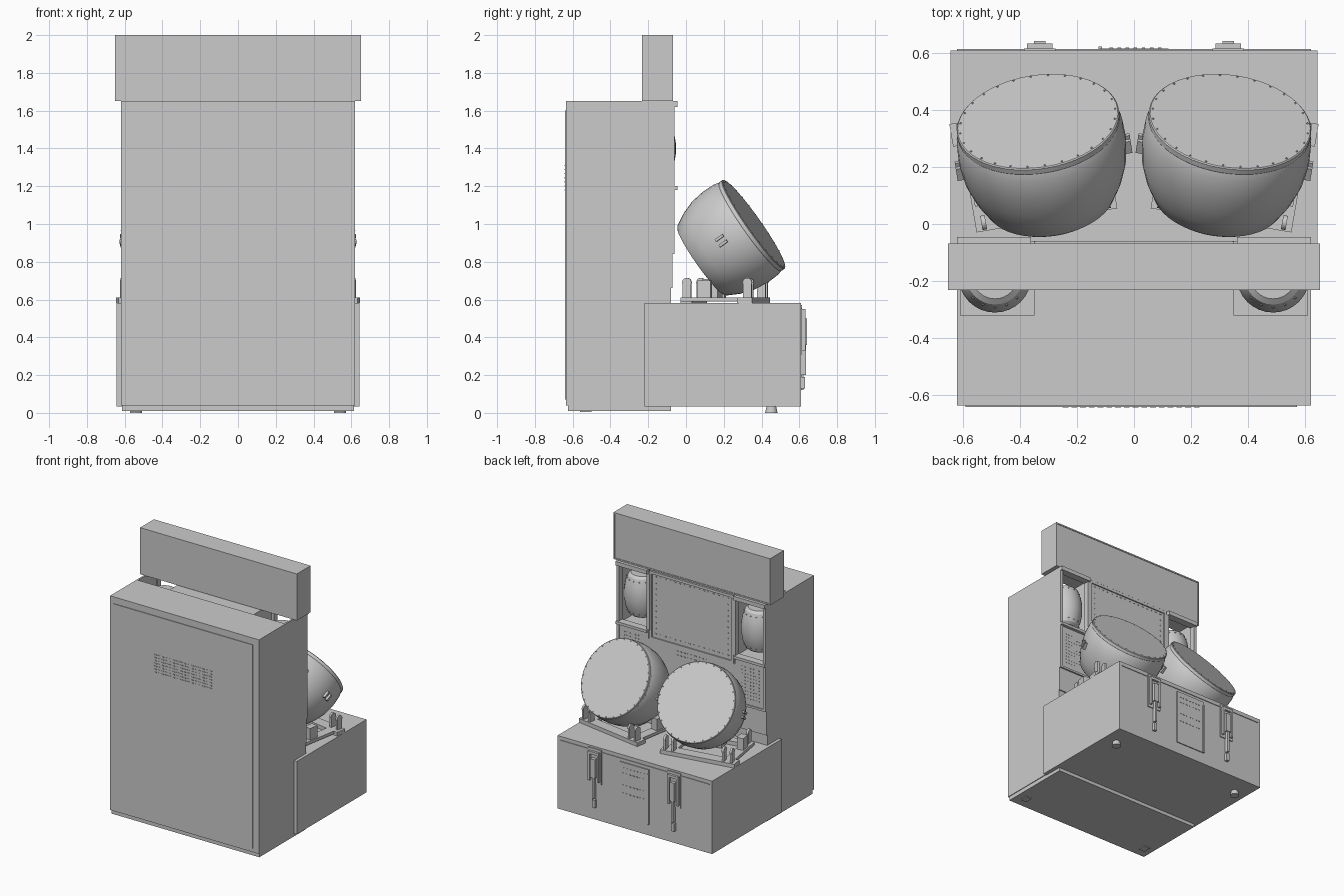
import bpy, bmesh, math
from mathutils import Matrix, Vector

cube = bpy.data.objects.get("Cube")
if cube:
    bpy.data.objects.remove(cube, do_unlink=True)

grey = bpy.data.materials.new("plain_grey")
grey.use_nodes = True
grey.diffuse_color = (0.6, 0.6, 0.6, 1)
grey.node_tree.nodes["Principled BSDF"].inputs["Base Color"].default_value = (0.6, 0.6, 0.6, 1)


def finish(name, bm, matrix=Matrix(), smooth=False):
    bmesh.ops.recalc_face_normals(bm, faces=bm.faces)
    mesh = bpy.data.meshes.new(name)
    bm.to_mesh(mesh)
    bm.free()
    mesh.materials.append(grey)
    obj = bpy.data.objects.new(name, mesh)
    bpy.context.collection.objects.link(obj)
    obj.matrix_world = matrix
    if smooth:
        bpy.ops.object.select_all(action="DESELECT")
        obj.select_set(True)
        bpy.context.view_layer.objects.active = obj
        bpy.ops.object.shade_smooth_by_angle(angle=math.radians(30))
    return obj


def add_box(bm, x, y, z):
    """Each argument is a (low, high) pair."""
    center = Vector([(a + b) / 2 for a, b in (x, y, z)])
    size = [abs(b - a) for a, b in (x, y, z)]
    bmesh.ops.create_cube(bm, size=1, matrix=Matrix.Translation(center) @ Matrix.Diagonal((*size, 1)))


def boxes(name, parts, matrix=Matrix()):
    bm = bmesh.new()
    for part in parts:
        add_box(bm, *part)
    return finish(name, bm, matrix)


def lathe(name, profile, matrix, segments=48):
    """Spin (radius, height) points around z and cap the ends."""
    bm = bmesh.new()
    rings = []
    for r, h in profile:
        rings.append([bm.verts.new((r * math.cos(i * math.tau / segments),
                                    r * math.sin(i * math.tau / segments), h))
                      for i in range(segments)])
    for low, high in zip(rings, rings[1:]):
        for i in range(segments):
            j = (i + 1) % segments
            bm.faces.new((low[i], low[j], high[j], high[i]))
    bm.faces.new(rings[0][::-1])
    bm.faces.new(rings[-1])
    return finish(name, bm, matrix, True)


def dots(name, xs, zs, y, size, depth=0.004):
    boxes(name, [((x - size, x + size), (y, y + depth), (z - 0.003, z + 0.003))
                 for x in xs for z in zs])


def steps(low, high, count):
    return [low + (high - low) * i / (count - 1) for i in range(count)]


def frame(x, y, z, w):
    (a, b), (c, d) = x, z
    return [((a, b), y, (d - w, d)), ((a, b), y, (c, c + w)),
            ((a, a + w), y, (c + w, d - w)), ((b - w, b), y, (c + w, d - w))]


# Tower with two open side alcoves, plinth and header
boxes("tower", [
    ((-0.62, 0.62), (-0.635, -0.08), (0.04, 1.18)),
    ((-0.62, 0.62), (-0.635, -0.32), (1.18, 1.65)),
    ((-0.35, 0.35), (-0.32, -0.08), (1.18, 1.645)),
    ((0.607, 0.62), (-0.32, -0.07), (1.18, 1.65)),
    ((-0.62, -0.607), (-0.32, -0.07), (1.18, 1.65))])
boxes("plinth", [((-0.615, 0.615), (-0.625, -0.08), (0.01, 0.04))])
boxes("header", [((-0.652, 0.652), (-0.232, -0.072), (1.65, 2.0))]
      + frame((-0.652, 0.652), (-0.074, -0.068), (1.65, 2.0), 0.01))

# Service panel and vent slots on the plain side
boxes("service_panel", [((-0.59, 0.57), (-0.64, -0.634), (0.07, 1.6))])
dots("vent_slots", steps(-0.24, 0.22, 16), steps(1.18, 1.31, 7), -0.643, 0.01)

# Base cabinet
boxes("base_cabinet", [((-0.643, 0.643), (-0.22, 0.608), (0.035, 0.583))])
boxes("base_lip", [((-0.62, 0.62), (0.607, 0.613), (0.55, 0.556))])
boxes("access_panel", [((-0.12, 0.12), (0.607, 0.615), (0.12, 0.53)),
                       ((-0.125, -0.112), (0.61, 0.622), (0.12, 0.5))])
dots("panel_slots", steps(-0.08, 0.09, 7), (0.3, 0.36, 0.45, 0.49), 0.614, 0.006)

# Screen with a raised frame and a rivet border
boxes("screen", [((-0.33, 0.33), (-0.08, -0.071), (1.15, 1.64))]
      + frame((-0.35, 0.35), (-0.08, -0.062), (1.13, 1.645), 0.02))
dots("screen_rivets", steps(-0.3, 0.3, 16), (1.18, 1.61), -0.072, 0.007)
dots("screen_side_rivets", (-0.3, 0.3), steps(1.22, 1.56, 9), -0.072, 0.003)
boxes("lower_screen_plate", [((-0.62, 0.62), (-0.08, -0.072), (0.66, 0.84)),
                             ((-0.36, 0.36), (-0.08, -0.068), (0.84, 1.13))])
dots("lower_slots", steps(-0.12, 0.12, 9), (1.07, 1.1), -0.069, 0.008)

for s, side in ((1, "left"), (-1, "right")):
    def span(a, b):
        return tuple(sorted((s * a, s * b)))

    # Alcove trim, shelf and speaker grille
    boxes(side + "_alcove_trim", [
        (span(0.36, 0.62), (-0.1, -0.045), (1.62, 1.65)),
        (span(0.36, 0.62), (-0.1, -0.045), (1.18, 1.2)),
        (span(0.345, 0.37), (-0.1, -0.06), (1.2, 1.62)),
        (span(0.6, 0.62), (-0.1, -0.06), (0.84, 1.62)),
        (span(0.36, 0.6), (-0.08, -0.068), (0.84, 1.18)),
        (span(0.36, 0.6), (-0.08, -0.06), (0.84, 0.855))])
    dots(side + "_grille", [s * x for x in steps(0.42, 0.56, 7)], steps(0.9, 1.13, 10), -0.069, 0.003)

    # Barrel lantern in the alcove
    lantern = [(0.08, -0.155), (0.1, -0.14), (0.118, -0.09), (0.128, -0.03),
               (0.128, 0.03), (0.118, 0.09), (0.1, 0.14), (0.08, 0.155)]
    place = Matrix.Translation((s * 0.487, -0.182, 1.4))
    lathe(side + "_lantern", lantern, place, 32)
    bm = bmesh.new()
    for h in (-0.12, 0.12):
        for i in range(16):
            a = i * math.tau / 16
            bmesh.ops.create_icosphere(bm, subdivisions=1, radius=0.005, matrix=Matrix.Translation(
                (0.109 * math.cos(a), 0.109 * math.sin(a), h)))
    finish(side + "_lantern_tacks", bm, place)

    # Tilted drum with a rim and tacks
    normal = Vector((s * 0.13, 0.81, 0.57)).normalized()
    across = Vector((0, 0, 1)).cross(normal).normalized()
    up = normal.cross(across)
    tilt = Matrix((across, up, normal)).transposed().to_4x4()
    place = Matrix.Translation((s * 0.337, 0.36, 1.0)) @ tilt
    lathe(side + "_drum", [(0.215, -0.345), (0.228, -0.335), (0.262, -0.27), (0.286, -0.2),
                           (0.296, -0.12), (0.293, -0.05), (0.285, -0.025), (0.287, -0.022),
                           (0.287, -0.004), (0.283, 0)], place)
    bm = bmesh.new()
    for i in range(28):
        a = i * math.tau / 28
        bmesh.ops.create_icosphere(bm, subdivisions=1, radius=0.004, matrix=Matrix.Translation(
            (0.275 * math.cos(a), 0.275 * math.sin(a), 0)))
    finish(side + "_drum_tacks", bm, place)
    boxes(side + "_drum_handles", [((k * 0.285, k * 0.31), (y, y + 0.014), (-0.18, -0.13))
                                   for k in (-1, 1) for y in (-0.025, 0.011)], place)

    # Drum stand: plates, support blocks and round lugs
    yaw = Matrix.Translation((s * 0.337, 0.2, 0)) @ Matrix.Rotation(-s * 0.17, 4, "Z")
    parts = [((-0.28, 0.28), (0.12, 0.2), (0.583, 0.612)),
             ((-0.24, 0.24), (-0.19, -0.13), (0.583, 0.612)),
             ((-0.08, 0.08), (-0.1, -0.02), (0.6, 0.71))]
    for k in (-1, 1):
        parts += [((k * 0.18, k * 0.25), (-0.19, 0.15), (0.59, 0.612)),
                  ((k * 0.19, k * 0.24), (-0.1, -0.03), (0.6, 0.7))]
    boxes(side + "_stand", parts, yaw)
    bm = bmesh.new()
    for k in (-1, 1):
        for x, y in ((0.25, 0.17), (0.19, 0.17), (0.22, -0.16)):
            turn = Matrix.Translation((k * x, y, 0.69)) @ Matrix.Rotation(math.pi / 2, 4, "Y")
            bmesh.ops.create_cone(bm, cap_ends=True, segments=16, radius1=0.025, radius2=0.025,
                                  depth=0.016, matrix=turn)
            add_box(bm, (k * x - 0.008, k * x + 0.008), (y - 0.022, y + 0.022), (0.6, 0.69))
    finish(side + "_stand_lugs", bm, yaw)

    # Stick holder: back plate, side rails, hook and hanging stick
    c = s * 0.33
    boxes(side + "_stick_holder", [
        ((c - 0.055, c + 0.055), (0.607, 0.615), (0.31, 0.57)),
        ((c - 0.045, c - 0.03), (0.61, 0.632), (0.33, 0.55)),
        ((c + 0.03, c + 0.045), (0.61, 0.632), (0.33, 0.55)),
        ((c - 0.045, c + 0.045), (0.61, 0.632), (0.53, 0.55)),
        ((c - 0.02, c + 0.02), (0.61, 0.64), (0.36, 0.5)),
        ((c - 0.008, c + 0.008), (0.61, 0.636), (0.2, 0.38)),
        ((c - 0.012, c + 0.012), (0.607, 0.63), (0.13, 0.19))])

    # Feet under the base
    bm = bmesh.new()
    bmesh.ops.create_cone(bm, cap_ends=True, segments=16, radius1=0.033, radius2=0.025, depth=0.036,
                          matrix=Matrix.Translation((s * 0.54, 0.452, 0.018)))
    finish(side + "_foot", bm)
    boxes(side + "_rear_foot", [(span(0.515, 0.565), (-0.56, -0.5), (0.004, 0.012))])
